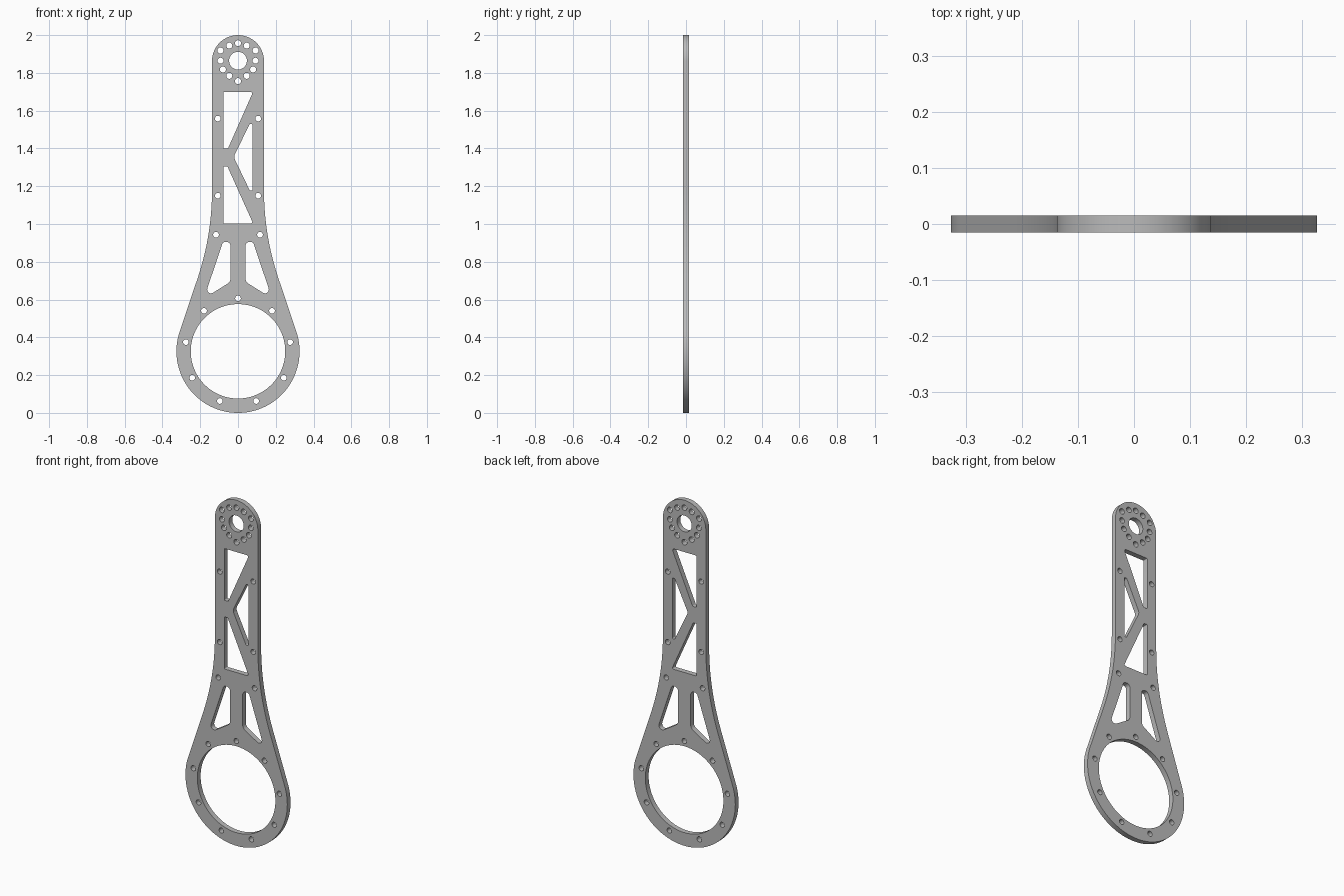
import bpy
import bmesh
from math import sin, cos, tan, radians, atan2, pi
from mathutils import Vector

cube = bpy.data.objects.get("Cube")
if cube:
    bpy.data.objects.remove(cube, do_unlink=True)

HALF_DEPTH = 0.015
RING_Z, RING_R = 0.326, 0.326
HUB_Z, HUB_R = 1.8625, 0.1375


def arc(cx, cz, r, start, end, n):
    """Points on an arc; angles in degrees from +x towards +z."""
    angles = [radians(start + (end - start) * i / n) for i in range(n + 1)]
    return [(cx + r * cos(a), cz + r * sin(a)) for a in angles]


def circle(cx, cz, r, n=24):
    return arc(cx, cz, r, 0, 360, n)[:-1]


def rounded(corners, n=6):
    """Polygon from (x, z, fillet radius) corners."""
    pts = []
    for i, (x, z, r) in enumerate(corners):
        p = Vector((x, z))
        a = (Vector(corners[i - 1][:2]) - p).normalized()
        b = (Vector(corners[(i + 1) % len(corners)][:2]) - p).normalized()
        half = a.angle(b) / 2
        centre = p + (a + b).normalized() * (r / sin(half))
        d1 = p + a * (r / tan(half)) - centre
        d2 = p + b * (r / tan(half)) - centre
        s = atan2(d1.y, d1.x)
        sweep = (atan2(d2.y, d2.x) - s + pi) % (2 * pi) - pi
        for k in range(n + 1):
            t = s + sweep * k / n
            pts.append((centre.x + r * cos(t), centre.y + r * sin(t)))
    return pts


def mirrored(pts):
    return [(-x, z) for x, z in reversed(pts)]


# Outline: hub cap, concave flank, straight taper, ring
taper = 18.5
flank_r = 1.467
right = arc(0, HUB_Z, HUB_R, 90, 0, 24)
right += arc(HUB_R + flank_r, 1.18, flank_r, 180, 180 + taper, 16)
right += arc(0, RING_Z, RING_R, taper, -90, 48)
outline = right + mirrored(right)[1:-1]

loops = [outline, circle(0, RING_Z, 0.25, 96), circle(0, HUB_Z + 0.002, 0.047, 40)]

# Bolt holes round the ring
for i in range(9):
    a = radians(40 * i)
    loops.append(circle(0.28 * sin(a), RING_Z + 0.28 * cos(a), 0.015))

# Bolt holes round the hub, every third one further out
for i in range(12):
    if i in (3, 9):
        r = 0.0925
    else:
        r = 0.108 if i in (2, 6, 10) else 0.0925
    a = radians(30 * i)
    loops.append(circle(r * sin(a), HUB_Z + 0.002 + r * cos(a), 0.016))

# Paired holes along the arm
for x, z in ((0.107, 1.558), (0.107, 1.15), (0.1165, 0.943)):
    for side in (-1, 1):
        loops.append(circle(side * x, z, 0.015))

# Truss windows in the arm
loops.append(rounded([(-0.077, 1.70, 0.004), (0.08, 1.70, 0.01),
                      (-0.053, 1.40, 0.008), (-0.077, 1.40, 0.004)]))
loops.append(rounded([(-0.077, 1.305, 0.004), (-0.056, 1.305, 0.008),
                      (0.08, 1.003, 0.008), (-0.077, 1.003, 0.004)]))
loops.append(rounded([(0.077, 1.53, 0.006), (0.062, 1.53, 0.008), (-0.023, 1.355, 0.03),
                      (0.062, 1.178, 0.008), (0.077, 1.178, 0.006)]))

# Mirrored windows above the ring
window = rounded([(0.04, 0.905, 0.02), (0.08, 0.905, 0.018),
                  (0.18, 0.606, 0.02), (0.04, 0.694, 0.03)])
loops += [window, mirrored(window)]

# Filled, extruded profile turned upright
curve = bpy.data.curves.new("plate_profile", "CURVE")
curve.dimensions = "2D"
curve.fill_mode = "BOTH"
curve.extrude = HALF_DEPTH
for pts in loops:
    spline = curve.splines.new("POLY")
    spline.points.add(len(pts) - 1)
    for point, (x, z) in zip(spline.points, pts):
        point.co = (x, z, 0, 1)
    spline.use_cyclic_u = True
plate = bpy.data.objects.new("arm_plate", curve)
bpy.context.collection.objects.link(plate)
plate.rotation_euler.x = radians(90)
bpy.ops.object.select_all(action="DESELECT")
plate.select_set(True)
bpy.context.view_layer.objects.active = plate
bpy.ops.object.convert(target="MESH")
bpy.ops.object.transform_apply(rotation=True)

# Weld caps to walls
bm = bmesh.new()
bm.from_mesh(plate.data)
bmesh.ops.remove_doubles(bm, verts=bm.verts, dist=0.0001)
bmesh.ops.recalc_face_normals(bm, faces=bm.faces)
bm.to_mesh(plate.data)
bm.free()

# Plain grey metal
grey = bpy.data.materials.new("plain_grey")
grey.use_nodes = True
colour = (0.5, 0.5, 0.5, 1)
grey.diffuse_color = colour
grey.node_tree.nodes["Principled BSDF"].inputs["Base Color"].default_value = colour
plate.data.materials.clear()
plate.data.materials.append(grey)
bpy.ops.object.shade_smooth_by_angle(angle=radians(30))
